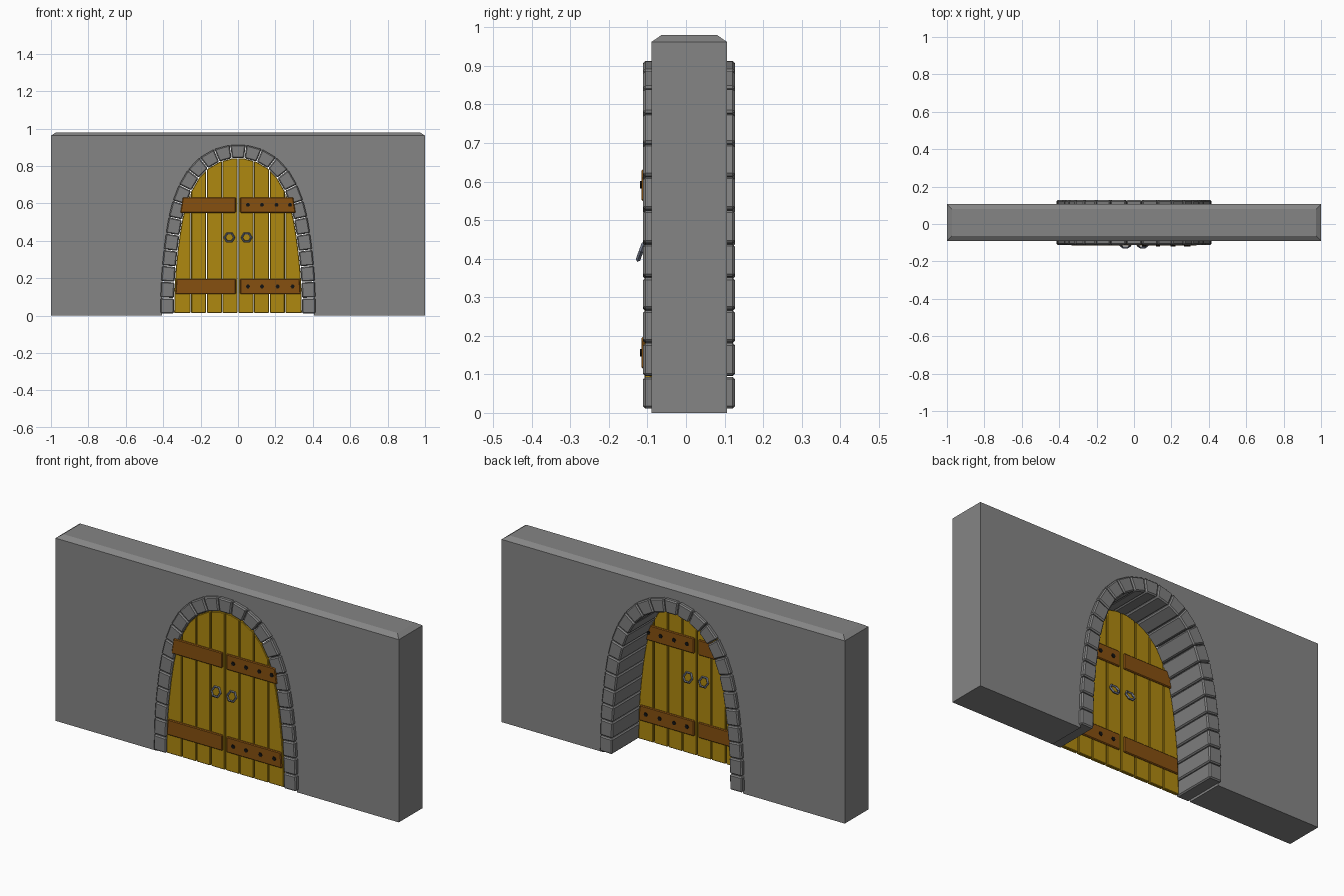
import bpy, bmesh, math

if "Cube" in bpy.data.objects:
    bpy.data.objects.remove(bpy.data.objects["Cube"])


def mat(name, r, g, b):
    m = bpy.data.materials.new(name)
    m.diffuse_color = (r, g, b, 1)
    m.use_nodes = True
    m.node_tree.nodes["Principled BSDF"].inputs["Base Color"].default_value = m.diffuse_color
    return m


WALL = mat("wall grey", .235, .235, .235)
STONE = mat("arch stone grey", .21, .21, .21)
WOOD = mat("yellow wood", .43, .25, .005)
BAND = mat("brown band", .24, .08, .005)
BOLT = mat("black bolt", .006, .006, .006)
METAL = mat("blue grey metal", .16, .18, .24)


def prisms(name, polys, y0, y1, material, bevel=0):
    """One object from x-z outlines extruded between y0 and y1."""
    bm = bmesh.new()
    for poly in polys:
        a = [bm.verts.new((x, y0, z)) for x, z in poly]
        b = [bm.verts.new((x, y1, z)) for x, z in poly]
        bm.faces.new(a)
        bm.faces.new(b[::-1])
        n = len(a)
        for i in range(n):
            j = (i + 1) % n
            bm.faces.new((a[j], a[i], b[i], b[j]))
    bmesh.ops.recalc_face_normals(bm, faces=bm.faces[:])
    me = bpy.data.meshes.new(name)
    bm.to_mesh(me)
    bm.free()
    me.materials.append(material)
    ob = bpy.data.objects.new(name, me)
    bpy.context.collection.objects.link(ob)
    if bevel:
        mod = ob.modifiers.new("bevel", 'BEVEL')
        mod.width, mod.segments = bevel, 1
        mod.limit_method, mod.angle_limit = 'ANGLE', math.radians(40)
    return ob


# Arch curve: right half of the outer edge, then mirrored
half = [(.415, .01), (.414, .095), (.411, .183), (.405, .268), (.396, .353),
        (.385, .44), (.370, .528), (.348, .615), (.315, .70), (.268, .78),
        (.205, .845), (.128, .89), (.043, .913)]
outer = half + [(-x, z) for x, z in reversed(half)]


def offset(d):
    out = []
    for i, (x, z) in enumerate(outer):
        p, q = outer[max(i - 1, 0)], outer[min(i + 1, len(outer) - 1)]
        tx, tz = q[0] - p[0], q[1] - p[1]
        n = math.hypot(tx, tz)
        out.append((x - tz / n * d, z + tx / n * d))
    return out


inner = offset(.072)

# Wall with arched opening and chamfered top
hole = offset(.008)
outline = [(1, 0), (1, .962), (-1, .962), (-1, 0), (-.407, 0)] + hole[::-1] + [(.407, 0)]
wall = prisms("wall", [outline], -.09, .107, WALL)
bm = bmesh.new()
bm.from_mesh(wall.data)
top = [f for f in bm.faces if f.normal.z > .9 and f.calc_center_median().z > .95]
bmesh.ops.inset_individual(bm, faces=top, thickness=.037, depth=.018)
bm.to_mesh(wall.data)
bm.free()


# Arch stones, each a wedge slightly apart from its neighbours
def lerp(a, b, t):
    return (a[0] + (b[0] - a[0]) * t, a[1] + (b[1] - a[1]) * t)


stones = []
for i in range(len(outer) - 1):
    o, p, q, r = outer[i], outer[i + 1], inner[i + 1], inner[i]
    stones.append([lerp(o, p, .02), lerp(o, p, .98), lerp(r, q, .98), lerp(r, q, .02)])
prisms("arch_stones", stones, -.111, .127, STONE, .006)

# Door planks, cut to the arch
edge = [(x, z) for x, z in offset(.074)[:len(half)]]
edge.append((0, edge[-1][1] + .001))


def edge_z(x):
    for (xa, za), (xb, zb) in zip(edge, edge[1:]):
        if xb <= x <= xa:
            return za + (zb - za) * (xa - x) / max(xa - xb, 1e-6)
    return edge[0][1]


for side, label in ((1, "right"), (-1, "left")):
    planks = []
    for k in range(4):
        x0, x1 = k * .084 + .002, (k + 1) * .084 - .002
        if k == 3:
            poly = [(x0, .015), (edge[0][0], .015)]
            poly += [p for p in edge[1:] if p[0] > x0 + .003]
        else:
            poly = [(x0, .015), (x1, .015), (x1, edge_z(x1))]
            poly += [p for p in edge if x0 + .003 < p[0] < x1 - .003]
        poly.append((x0, edge_z(x0)))
        planks.append([(side * x, z) for x, z in poly])
    prisms("door_planks_" + label, planks, -.108, -.09, WOOD, .003)

    # Cross bands, showing on both faces of the door
    bands = [[(.012, .55), (.308, .55), (.295, .632), (.012, .632)],
             [(.012, .115), (.335, .115), (.329, .197), (.012, .197)]]
    prisms("door_bands_" + label, [[(side * x, z) for x, z in b] for b in bands],
           -.116, -.083, BAND, .004)

    # Hexagonal ring handles, front and back
    for y, tilt, face in ((-.117, -20, "front"), (-.081, 20, "back")):
        bpy.ops.mesh.primitive_torus_add(
            major_segments=6, minor_segments=4, major_radius=.026, minor_radius=.006,
            location=(side * .046, y, .418), rotation=(math.radians(90 + tilt), 0, 0))
        ring = bpy.context.object
        ring.name = "ring_handle_%s_%s" % (label, face)
        ring.data.materials.append(METAL)

# Bolts through the right-hand bands
bolts = []
for z, xs in ((.592, (.053, .128, .206, .278)), (.156, (.053, .128, .212, .292))):
    for x in xs:
        bolts.append([(x + .011 * math.cos(a * math.pi / 3), z + .011 * math.sin(a * math.pi / 3))
                      for a in range(6)])
prisms("band_bolts", bolts, -.119, -.080, BOLT)
